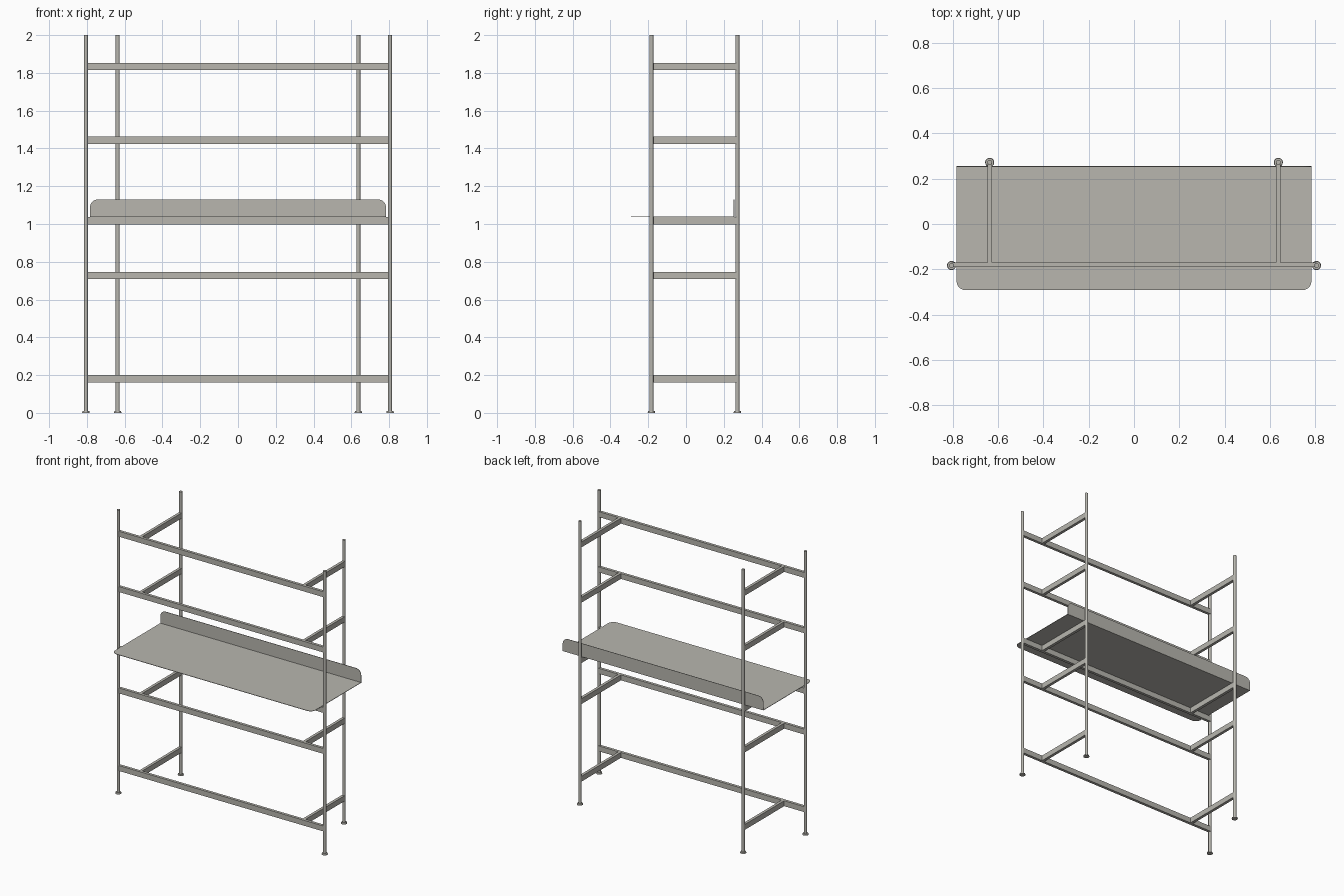
import bpy, bmesh, math
from mathutils import Vector

cube = bpy.data.objects.get("Cube")
if cube:
    bpy.data.objects.remove(cube, do_unlink=True)

metal = bpy.data.materials.new("warm_grey_metal")
colour = (0.48, 0.47, 0.43, 1)
metal.diffuse_color = colour
metal.use_nodes = True
metal.node_tree.nodes["Principled BSDF"].inputs["Base Color"].default_value = colour

FRONT_X, FRONT_Y = 0.805, -0.183
BACK_X, BACK_Y = 0.637, 0.272
LEVELS = {"bottom": 0.181, "lower": 0.728, "tray": 1.017, "upper": 1.443, "top": 1.833}
RAIL_H, RAIL_T = 0.038, 0.02


def make_object(name, bm):
    bmesh.ops.recalc_face_normals(bm, faces=bm.faces)
    mesh = bpy.data.meshes.new(name)
    bm.to_mesh(mesh)
    bm.free()
    obj = bpy.data.objects.new(name, mesh)
    bpy.context.collection.objects.link(obj)
    mesh.materials.append(metal)
    return obj


def box(name, low, high):
    bm = bmesh.new()
    bmesh.ops.create_cube(bm, size=1)
    low, high = Vector(low), Vector(high)
    bmesh.ops.scale(bm, vec=high - low, verts=bm.verts)
    bmesh.ops.translate(bm, vec=(low + high) / 2, verts=bm.verts)
    return make_object(name, bm)


def cylinder(name, x, y, z0, z1, r0, r1):
    bpy.ops.mesh.primitive_cone_add(vertices=24, radius1=r0, radius2=r1,
                                    depth=z1 - z0, location=(x, y, (z0 + z1) / 2))
    obj = bpy.context.object
    obj.name = name
    obj.data.materials.append(metal)
    bpy.ops.object.shade_smooth_by_angle(angle=math.radians(40))


# Upright tubes with round feet
for side, s in (("left", 1), ("right", -1)):
    for end, x, y in (("front", FRONT_X, FRONT_Y), ("back", BACK_X, BACK_Y)):
        cylinder(f"{end}_{side}_post", s * x, y, 0.005, 2, 0.0105, 0.0105)
        cylinder(f"{end}_{side}_foot", s * x, y, 0, 0.009, 0.02, 0.018)

# Long front rails and the side rails that tie them to the back posts
for level, z in LEVELS.items():
    z0, z1 = z - RAIL_H / 2, z + RAIL_H / 2
    box(f"{level}_front_rail", (-FRONT_X, FRONT_Y - RAIL_T / 2 + 0.003, z0),
        (FRONT_X, FRONT_Y + RAIL_T / 2 + 0.003, z1))
    for side, s in (("left", 1), ("right", -1)):
        x = s * BACK_X
        box(f"{level}_{side}_rail", (x - RAIL_T / 2, FRONT_Y + RAIL_T / 2, z0),
            (x + RAIL_T / 2, BACK_Y, z1))


# Bent sheet tray: both panels share the fold and have rounded outer corners
def panel(width, depth, radius):
    pts = [(-width, 0), (width, 0)]
    for cx, start in ((width - radius, 0), (radius - width, 90)):
        for i in range(9):
            a = math.radians(start + i * 90 / 8)
            pts.append((cx + radius * math.cos(a), depth - radius + radius * math.sin(a)))
    return pts


bm = bmesh.new()
FOLD_Y, TRAY_Z = 0.254, 1.0375
bm.faces.new([bm.verts.new((u, FOLD_Y - v, TRAY_Z)) for u, v in panel(0.783, 0.546, 0.04)])
bm.faces.new([bm.verts.new((u, FOLD_Y, TRAY_Z + v)) for u, v in panel(0.783, 0.092, 0.04)])
bmesh.ops.remove_doubles(bm, verts=bm.verts, dist=0.0001)
tray = make_object("tray", bm)
sheet = tray.modifiers.new("sheet_thickness", "SOLIDIFY")
sheet.thickness = 0.003
sheet.offset = 0
sheet.use_even_offset = True
